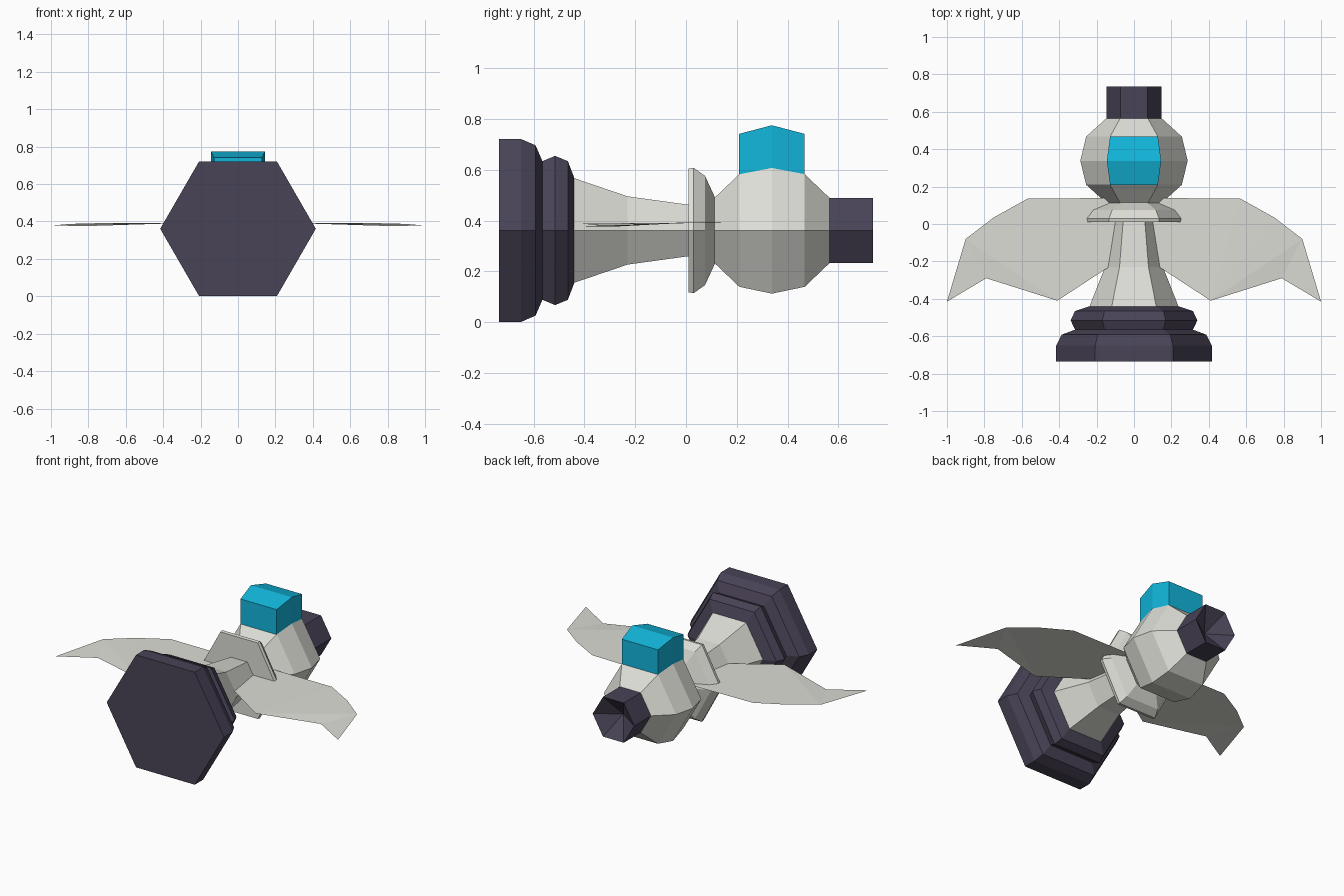
import bpy, bmesh, math

if "Cube" in bpy.data.objects:
    bpy.data.objects.remove(bpy.data.objects["Cube"])

CZ = 0.361  # height of the long axis


def material(name, rgb):
    m = bpy.data.materials.new(name)
    m.diffuse_color = (*rgb, 1)
    m.use_nodes = True
    m.node_tree.nodes["Principled BSDF"].inputs["Base Color"].default_value = m.diffuse_color
    return m


GREY = material("light grey", (0.72, 0.725, 0.67))
DARK = material("dark purple", (0.067, 0.056, 0.094))
CYAN = material("cyan", (0.006, 0.468, 0.716))


def finish(bm, name, mat, closed=True):
    if closed:
        bmesh.ops.recalc_face_normals(bm, faces=bm.faces)
    me = bpy.data.meshes.new(name)
    bm.to_mesh(me)
    bm.free()
    me.materials.append(mat)
    ob = bpy.data.objects.new(name, me)
    bpy.context.collection.objects.link(ob)
    return ob


def hex_lathe(name, profile, mat, sx=1.0, recess=None):
    """Six-sided turned part along y; profile is (y, corner radius)."""
    bm = bmesh.new()
    rings = []
    for y, r in profile:
        rings.append([bm.verts.new((sx * r * math.cos(k * math.pi / 3), y,
                                    CZ + r * math.sin(k * math.pi / 3))) for k in range(6)])
    for a, b in zip(rings, rings[1:]):
        for k in range(6):
            j = (k + 1) % 6
            bm.faces.new((a[k], a[j], b[j], b[k]))
    bm.faces.new(rings[0])
    if recess is None:
        bm.faces.new(rings[-1])
    else:  # hollow cone in the rear end
        tip = bm.verts.new((0, recess, CZ))
        for k in range(6):
            bm.faces.new((rings[-1][k], rings[-1][(k + 1) % 6], tip))
    return finish(bm, name, mat)


# Turned parts along the axis
hex_lathe("stepped_base", [(-0.735, 0.416), (-0.65, 0.416), (-0.592, 0.387), (-0.565, 0.315),
                           (-0.515, 0.339), (-0.465, 0.315), (-0.44, 0.24)], DARK)
hex_lathe("tapered_neck", [(-0.441, 0.238), (-0.23, 0.155), (0.01, 0.117), (0.08, 0.115)], GREY)
hex_lathe("collar", [(0.01, 0.281), (0.03, 0.285), (0.075, 0.248), (0.115, 0.148)], GREY, sx=0.94)
hex_lathe("round_head", [(0.112, 0.148), (0.21, 0.256), (0.338, 0.287), (0.467, 0.256),
                         (0.565, 0.148)], GREY)
hex_lathe("rear_nozzle", [(0.555, 0.147), (0.735, 0.147)], DARK, recess=0.635)

# Raised block on top of the head, with a ridge across the middle
bm = bmesh.new()
rows = []
for y, w, low, top in [(0.208, 0.128, 0.56, 0.741), (0.338, 0.145, 0.58, 0.775), (0.467, 0.128, 0.56, 0.741)]:
    rows.append([bm.verts.new(p) for p in ((-w, y, low), (w, y, low), (w, y, top), (-w, y, top))])
for a, b in zip(rows, rows[1:]):
    for k in range(4):
        j = (k + 1) % 4
        bm.faces.new((a[k], a[j], b[j], b[k]))
bm.faces.new(rows[0])
bm.faces.new(rows[-1])
finish(bm, "top_block", CYAN)

# Thin swept wings, mirrored
outline = [(0.05, 0.14, 0.39), (0.57, 0.135, 0.393), (0.75, 0.035, 0.391), (0.90, -0.08, 0.387),
           (1.0, -0.415, 0.378), (0.79, -0.29, 0.376), (0.41, -0.41, 0.388), (0.05, -0.175, 0.39)]
panels = [(0, 7, 6, 1), (1, 6, 2), (2, 6, 3), (3, 6, 5), (3, 5, 4)]
for name, s in (("right_wing", 1), ("left_wing", -1)):
    bm = bmesh.new()
    vs = [bm.verts.new((s * x, y, z)) for x, y, z in outline]
    for p in panels:
        bm.faces.new([vs[i] for i in (p if s > 0 else p[::-1])])
    finish(bm, name, GREY, closed=False)
